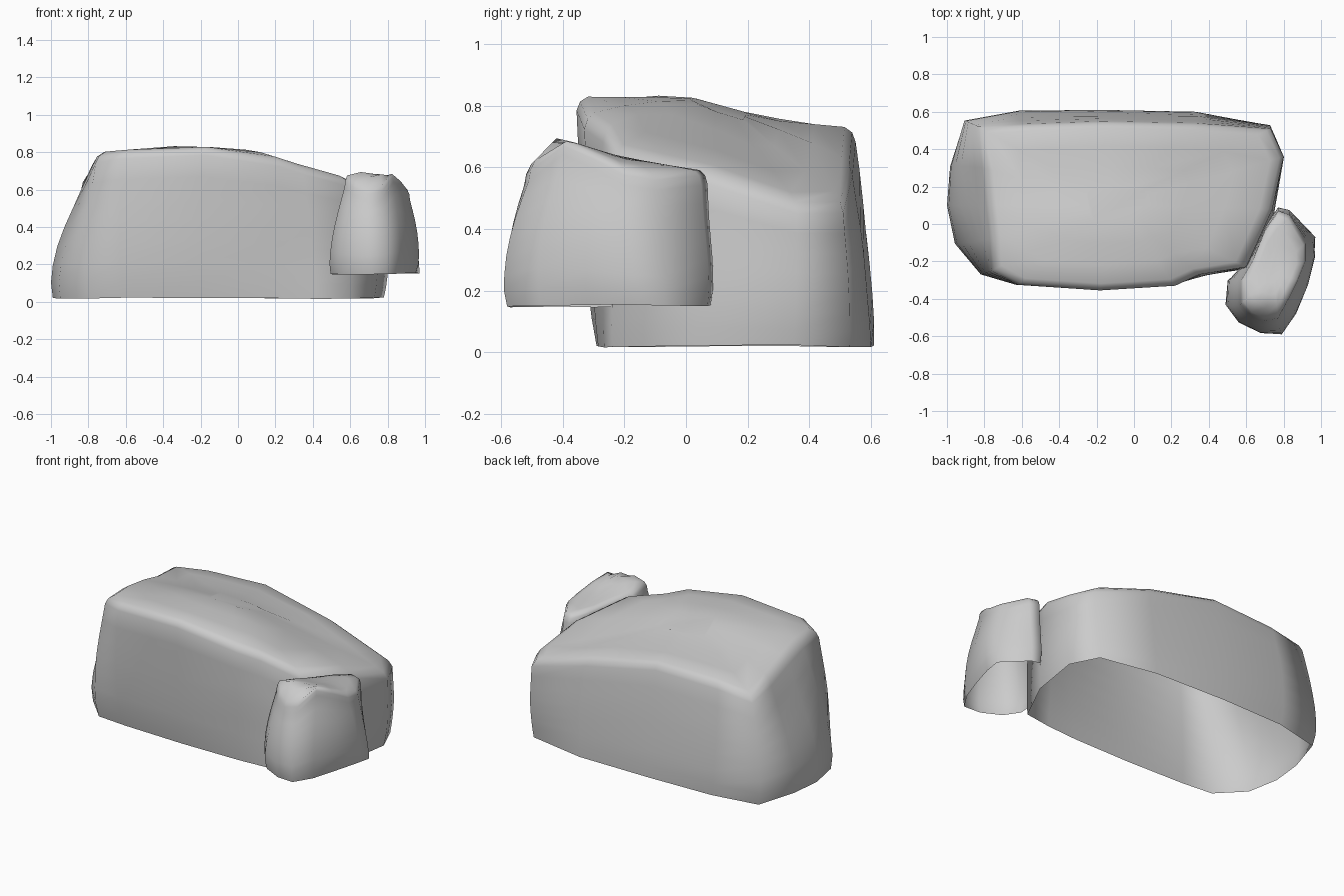
import bpy, bmesh, math
from mathutils import Vector, noise

if "Cube" in bpy.data.objects:
    bpy.data.objects.remove(bpy.data.objects["Cube"], do_unlink=True)

stone = bpy.data.materials.new("stone grey")
stone.use_nodes = True
stone.diffuse_color = (0.6, 0.6, 0.6, 1)
stone.node_tree.nodes["Principled BSDF"].inputs["Base Color"].default_value = (0.6, 0.6, 0.6, 1)


def ramp(value, stops):
    """Piecewise linear height lookup."""
    if value <= stops[0][0]:
        return stops[0][1]
    for (a, ha), (b, hb) in zip(stops, stops[1:]):
        if value <= b:
            return ha + (hb - ha) * (value - a) / (b - a)
    return stops[-1][1]


def boulder(name, base, rim, floor, top, lip, bulge):
    """Open-bottomed shell: walls lofted from base to rim, then a domed cap."""
    base = [Vector(p) for p in base]
    rim = [Vector(p) for p in rim]
    centre = sum(rim, Vector((0, 0))) / len(rim)
    bm = bmesh.new()
    rings = []
    # Walls, swelling most in their lower half
    for t in (0, 0.12, 0.25, 0.4, 0.55, 0.7, 0.85, 1):
        ring = []
        for b, r in zip(base, rim):
            p = b.lerp(r, t)
            out = (p - centre).normalized()
            ground = floor + 0.012 * noise.noise(Vector((b.x, b.y, 0)) * 3)
            z = ground + (top(*r) - lip - ground) * t
            rough = 0.012 * noise.noise(Vector((p.x, p.y, z)) * 3)
            p += out * (bulge(out) * math.sin(math.pi * t ** 0.7) + rough * math.sin(math.pi * t))
            ring.append(bm.verts.new((p.x, p.y, z)))
        rings.append(ring)
    # Cap, with a softened edge
    for scale, sink in ((0.975, 0.35), (0.92, 0), (0.7, 0), (0.45, 0), (0.2, 0)):
        points = [centre.lerp(r, scale) for r in rim]
        rings.append([bm.verts.new((p.x, p.y, top(*p) - lip * sink)) for p in points])
    for low, high in zip(rings, rings[1:]):
        for i in range(len(low)):
            j = (i + 1) % len(low)
            bm.faces.new((low[i], low[j], high[j], high[i]))
    bm.faces.new(rings[-1])
    for face in bm.faces:
        face.smooth = True
    mesh = bpy.data.meshes.new(name)
    bm.to_mesh(mesh)
    bm.free()
    mesh.materials.append(stone)
    obj = bpy.data.objects.new(name, mesh)
    bpy.context.collection.objects.link(obj)


# Large boulder: level on the left, falling away to the right and back
def large_top(x, y):
    ridge = ramp(x, [(-0.8, 0.78), (-0.7, 0.805), (-0.3, 0.835), (0, 0.82), (0.12, 0.8),
                     (0.25, 0.76), (0.4, 0.71), (0.6, 0.66), (0.8, 0.6)])
    drop = ramp(y, [(0, 0), (0.25, 0.07), (0.55, 0.1)])
    return ridge - drop * ramp(x, [(-0.2, 1), (0.7, 1.3)])


boulder("large_boulder",
        [(-.8, -.255), (-.6, -.28), (-.2, -.29), (.2, -.285), (.42, -.265), (.6, -.24),
         (.73, .03), (.78, .35), (.7, .53), (.33, .6), (-.17, .61), (-.6, .6),
         (-.89, .54), (-.97, .3), (-.99, .1), (-.95, -.1)],
        [(-.76, -.25), (-.62, -.325), (-.18, -.355), (.22, -.33), (.35, -.27), (.6, -.23),
         (.74, .08), (.8, .36), (.73, .51), (.33, .54), (-.17, .55), (-.6, .535),
         (-.83, .52), (-.81, .3), (-.79, .1), (-.77, -.08)],
        0.02, large_top, 0.045, lambda out: 0.01 + 0.04 * max(0, -out.x) ** 2)


# Small boulder: narrow crest leaning against the large one
def small_top(x, y):
    crest = ramp(y, [(-.54, .57), (-.42, .695), (-.36, .68), (-.2, .63), (.05, .59)])
    return crest - 2.5 * max(0, abs(x - 0.73) - 0.06) ** 2


boulder("small_boulder",
        [(.495, -.42), (.56, -.51), (.68, -.57), (.79, -.58), (.86, -.47), (.91, -.32),
         (.95, -.18), (.97, -.07), (.83, .07), (.77, .08), (.68, -.05), (.6, -.23), (.51, -.3)],
        [(.57, -.43), (.62, -.49), (.69, -.525), (.77, -.51), (.83, -.4), (.88, -.3),
         (.92, -.2), (.92, -.1), (.83, .05), (.77, .07), (.7, -.03), (.63, -.2), (.57, -.3)],
        0.15, small_top, 0.045, lambda out: 0.03 if out.y < 0.5 else 0.01)
